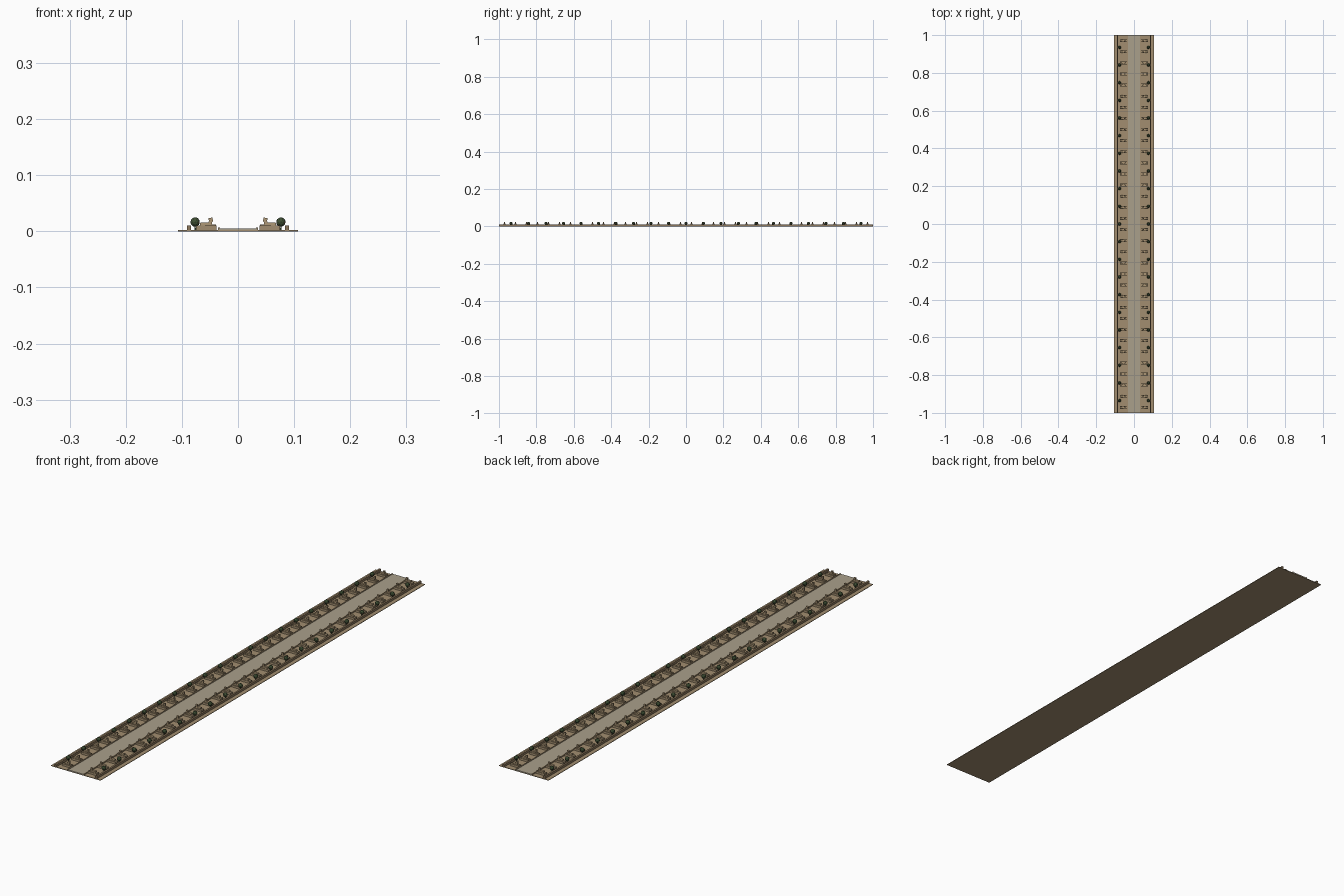
import bpy, bmesh, math
from mathutils import Matrix, Vector

if "Cube" in bpy.data.objects:
    bpy.data.objects.remove(bpy.data.objects["Cube"])

def material(name, rgb):
    m = bpy.data.materials.new(name)
    m.diffuse_color = (*rgb, 1)
    m.use_nodes = True
    m.node_tree.nodes["Principled BSDF"].inputs["Base Color"].default_value = m.diffuse_color
    return m

SAND = material("sandstone", (0.36, 0.27, 0.16))
STATUE = material("statue_stone", (0.42, 0.31, 0.18))
PAVING = material("paving", (0.40, 0.35, 0.26))
BRICK = material("mud_brick", (0.27, 0.19, 0.11))
BARK = material("bark", (0.13, 0.08, 0.04))
LEAF = material("foliage", (0.05, 0.08, 0.035))

def add_box(bm, x, y, z, tilt=0, mat=0, taper=1.0):
    # box from ranges, optionally tilted about y and tapered at the top
    c = Vector(((x[0]+x[1])/2, (y[0]+y[1])/2, (z[0]+z[1])/2))
    s = Matrix.Diagonal((x[1]-x[0], y[1]-y[0], z[1]-z[0], 1))
    vs = bmesh.ops.create_cube(bm, size=1)["verts"]
    for v in vs:
        if v.co.z > 0:
            v.co.x *= taper
            v.co.y *= taper
    bmesh.ops.transform(bm, verts=vs, matrix=Matrix.Translation(c) @ Matrix.Rotation(tilt, 4, 'Y') @ s)
    for f in {f for v in vs for f in v.link_faces}:
        f.material_index = mat

def finish(bm, name, mats):
    me = bpy.data.meshes.new(name)
    bm.to_mesh(me)
    bm.free()
    for m in mats:
        me.materials.append(m)
    return me

def place(me, name, loc=(0, 0, 0), turn=0):
    o = bpy.data.objects.new(name, me)
    o.location = loc
    o.rotation_euler.z = turn
    bpy.context.collection.objects.link(o)

def slab(name, x, z, mat):
    bm = bmesh.new()
    add_box(bm, x, (-1, 1), z)
    place(finish(bm, name, [mat]), name)

# ground, raised road, kerbs and boundary walls
slab("ground", (-0.107, 0.107), (0, 0.002), SAND)
slab("road", (-0.035, 0.035), (0.002, 0.005), PAVING)
for side, label in ((-1, "left"), (1, "right")):
    slab("kerb_" + label, sorted((side*0.032, side*0.036)), (0.002, 0.0068), SAND)
    slab("wall_" + label, sorted((side*0.084, side*0.091)), (0.002, 0.0107), BRICK)

# reclining statue on a plinth, facing -x towards the road (right-hand side)
bm = bmesh.new()
h = 0.0075
add_box(bm, (0.038, 0.075), (-h, h), (0.002, 0.010))              # plinth
add_box(bm, (0.048, 0.067), (-0.0042, 0.0042), (0.010, 0.0155), mat=1)  # body
add_box(bm, (0.046, 0.053), (-0.004, 0.004), (0.010, 0.0175), mat=1, taper=0.85)  # chest
add_box(bm, (0.045, 0.052), (-0.0032, 0.0032), (0.0165, 0.024), tilt=0.2, mat=1)  # head
for s in (-1, 1):
    y = sorted((s*0.0018, s*0.0045))
    add_box(bm, (0.039, 0.049), y, (0.010, 0.0125), mat=1)        # paw
    y = sorted((s*0.003, s*0.0055))
    add_box(bm, (0.059, 0.068), y, (0.010, 0.0155), mat=1, taper=0.8)  # haunch
statue = finish(bm, "statue", [SAND, STATUE])

# small tree with a faceted crown
bm = bmesh.new()
bmesh.ops.create_cone(bm, cap_ends=True, segments=6, radius1=0.0016, radius2=0.001, depth=0.012,
                      matrix=Matrix.Translation((0, 0, 0.008)))
n = len(bm.faces)
bmesh.ops.create_icosphere(bm, subdivisions=2, radius=0.0085, matrix=Matrix.Translation((0, 0, 0.0165)))
bm.faces.ensure_lookup_table()
for f in bm.faces[n:]:
    f.material_index = 1
tree = finish(bm, "tree", [BARK, LEAF])

# repeat along both sides of the avenue
N = 34
for i in range(N):
    y = -1 + (i + 0.5) * 2 / N
    place(statue, "statue_right", (0, y, 0))
    place(statue, "statue_left", (0, y, 0), math.pi)
for i in range(21):
    for x in (-0.0765, 0.0765):
        place(tree, "tree", (x, -0.935 + i * 0.0935, 0))
